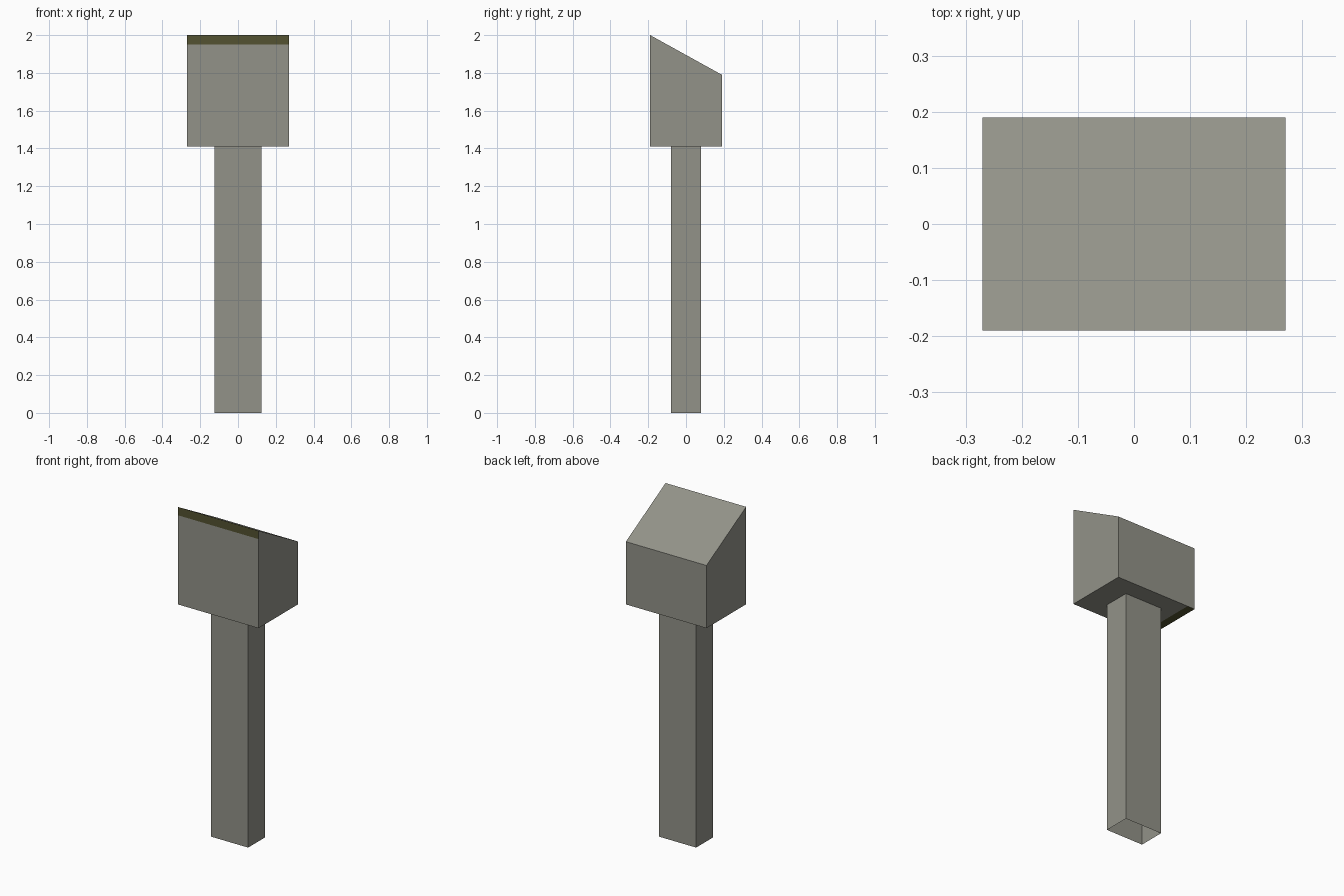
import bpy, bmesh

if "Cube" in bpy.data.objects:
    bpy.data.objects.remove(bpy.data.objects["Cube"])

HX, HY = 0.27, 0.19          # head half sizes
Z_HEAD, Z_BACK, Z_TOP = 1.41, 1.79, 2.0
PX, PY = 0.124, 0.08         # post half sizes
STRIP = 0.05                 # width of the olive edge bands


def material(name, rgb):
    m = bpy.data.materials.new(name)
    m.diffuse_color = (*rgb, 1.0)
    m.use_nodes = True
    m.node_tree.nodes["Principled BSDF"].inputs["Base Color"].default_value = m.diffuse_color
    return m


grey = material("warm grey", (0.29, 0.29, 0.25))
olive = material("dark olive", (0.088, 0.084, 0.031))


def prism(bm, profile, offset):
    """Extrude a closed profile along an offset into a solid."""
    face = bm.faces.new([bm.verts.new(p) for p in profile])
    ext = bmesh.ops.extrude_face_region(bm, geom=[face], use_keep_orig=True)
    moved = [v for v in ext["geom"] if isinstance(v, bmesh.types.BMVert)]
    bmesh.ops.translate(bm, vec=offset, verts=moved)
    bmesh.ops.recalc_face_normals(bm, faces=bm.faces)
    bm.normal_update()


def finish(bm, name, mats):
    mesh = bpy.data.meshes.new(name)
    bm.to_mesh(mesh)
    bm.free()
    for m in mats:
        mesh.materials.append(m)
    obj = bpy.data.objects.new(name, mesh)
    bpy.context.collection.objects.link(obj)
    return obj


# Post: rectangular tube, open at both ends
bm = bmesh.new()
prism(bm, [(-PX, -PY, 0), (PX, -PY, 0), (PX, PY, 0), (-PX, PY, 0)], (0, 0, Z_HEAD))
caps = [f for f in bm.faces if abs(f.normal.z) > 0.9]
bmesh.ops.delete(bm, geom=caps, context='FACES_ONLY')
finish(bm, "post", [grey])

# Head: wedge-topped box, high edge at the front
bm = bmesh.new()
prism(bm, [(-HX, -HY, Z_HEAD), (-HX, HY, Z_HEAD), (-HX, HY, Z_BACK), (-HX, -HY, Z_TOP)],
      (2 * HX, 0, 0))

# Cut the olive bands into the front face and the underside
front = [f for f in bm.faces if f.normal.y < -0.9]
bmesh.ops.bisect_plane(bm, geom=front + list({e for f in front for e in f.edges}),
                       plane_co=(0, 0, Z_TOP - STRIP), plane_no=(0, 0, 1))
under = [f for f in bm.faces if f.normal.z < -0.9]
bmesh.ops.bisect_plane(bm, geom=under + list({e for f in under for e in f.edges}),
                       plane_co=(-HX + STRIP, 0, 0), plane_no=(1, 0, 0))
bm.normal_update()
for f in bm.faces:
    c = f.calc_center_median()
    top_band = f.normal.y < -0.9 and c.z > Z_TOP - STRIP
    under_band = f.normal.z < -0.9 and c.x < -HX + STRIP
    f.material_index = 1 if top_band or under_band else 0
finish(bm, "head", [grey, olive])
